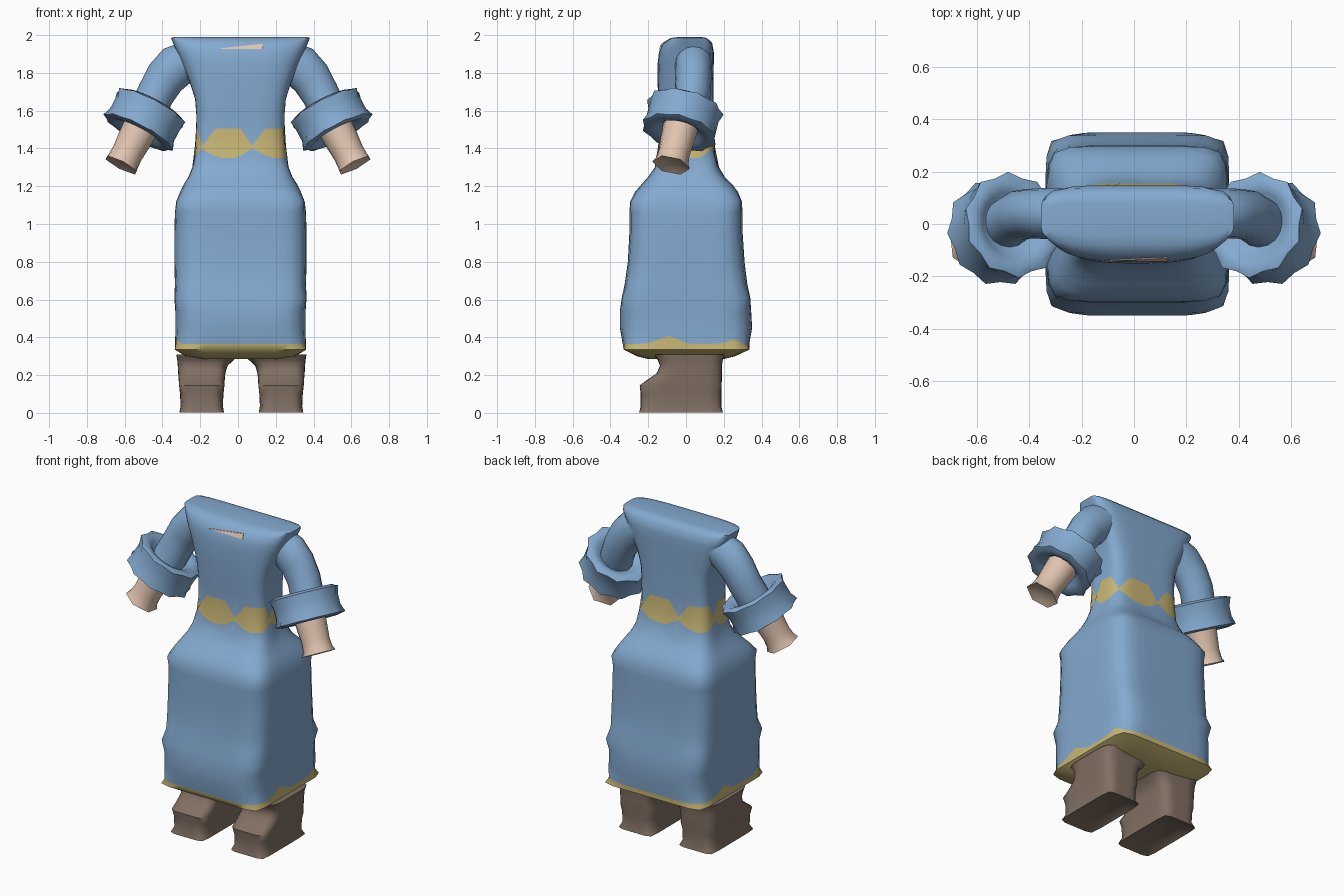
import bpy, bmesh
from math import cos, sin, tau
from mathutils import Vector

cube = bpy.data.objects.get("Cube")
if cube:
    bpy.data.objects.remove(cube, do_unlink=True)


def material(name, r, g, b):
    m = bpy.data.materials.new(name)
    m.use_nodes = True
    m.diffuse_color = (r, g, b, 1)
    bsdf = m.node_tree.nodes["Principled BSDF"]
    bsdf.inputs["Base Color"].default_value = (r, g, b, 1)
    bsdf.inputs["Roughness"].default_value = 0.8
    return m


BLUE = material("dress blue", 0.23, 0.40, 0.63)
GOLD = material("trim gold", 0.58, 0.47, 0.18)
BROWN = material("boot brown", 0.22, 0.16, 0.125)
SKIN = material("skin", 0.75, 0.55, 0.43)


def loft(name, rings, mats, gold_rows=(), mirror=False, x=0, angle=1.0):
    """Skin a stack of rings; rows listed in gold_rows take the second material."""
    bm = bmesh.new()
    loops = [[bm.verts.new(p) for p in ring] for ring in rings]
    n = len(loops[0])
    for row, (a, b) in enumerate(zip(loops, loops[1:])):
        for i in range(n):
            j = (i + 1) % n
            f = bm.faces.new((a[i], a[j], b[j], b[i]))
            f.material_index = int(row in gold_rows)
    for row, loop in ((0, loops[0]), (len(loops) - 2, loops[-1])):
        f = bm.faces.new(loop)
        f.material_index = int(row in gold_rows)
    bmesh.ops.recalc_face_normals(bm, faces=bm.faces)
    mesh = bpy.data.meshes.new(name)
    bm.to_mesh(mesh)
    bm.free()
    for m in mats:
        mesh.materials.append(m)
    ob = bpy.data.objects.new(name, mesh)
    bpy.context.collection.objects.link(ob)
    ob.location.x = x
    if mirror:
        ob.modifiers.new("mirror", "MIRROR")
    bpy.ops.object.select_all(action="DESELECT")
    ob.select_set(True)
    bpy.context.view_layer.objects.active = ob
    bpy.ops.object.shade_smooth_by_angle(angle=angle)
    return ob


def box_ring(z, hx, front, back, n, n_front=None, cx=0, jag=None, sides=48):
    """Rounded rectangle; higher n gives squarer corners."""
    pts = []
    for k in range(sides):
        c, s = cos(tau * k / sides), sin(tau * k / sides)
        e = n_front if n_front and s < 0 else n
        r = (abs(c) ** e + abs(s) ** e) ** (-1 / e)
        y = (front + back) / 2 + r * s * (back - front) / 2
        pts.append((cx + r * c * hx, y, z + (jag(k, s) if jag else 0)))
    return pts


def round_ring(centre, axis, ry, rx, sides=16, spike=0, shift=0):
    """Ring across an axis, with every other point pulled out by spike."""
    axis = Vector(axis).normalized()
    u = axis.cross(Vector((0, 1, 0))).normalized()
    v = axis.cross(u)
    pts = []
    for k in range(sides):
        f = 1 + (spike if (k + shift) % 2 else 0)
        a = tau * k / sides
        pts.append(Vector(centre) + u * cos(a) * rx * f + v * sin(a) * ry * f)
    return pts


# Zigzag edges of the belt and hem
def zig(k):
    return abs((k - 34) % 8 - 4)


def belt_top(k, s):
    return -max(0, 0.09 - 0.045 * zig(k))


def belt_bottom(k, s):
    return max(0, 0.05 - 0.02 * zig(k))


def hem_top(k, s):
    return max(0, 0.045 - 0.02 * zig(k)) if abs(s) < 0.65 else 0


# Dress: underside, hem, skirt, belt, bodice and shoulders
dress = [
    box_ring(0.285, 0.20, -0.2, 0.2, 5),
    box_ring(0.30, 0.29, -0.26, 0.26, 6),
    box_ring(0.335, 0.348, -0.33, 0.335, 12),
    box_ring(0.365, 0.345, -0.335, 0.335, 7, jag=hem_top),
    box_ring(0.45, 0.345, -0.35, 0.35, 6),
    box_ring(0.54, 0.345, -0.35, 0.345, 6),
    box_ring(0.61, 0.35, -0.34, 0.34, 9),
    box_ring(0.68, 0.347, -0.325, 0.325, 6),
    box_ring(0.80, 0.35, -0.308, 0.31, 6),
    box_ring(0.95, 0.35, -0.30, 0.30, 6),
    box_ring(1.06, 0.347, -0.30, 0.30, 6),
    box_ring(1.12, 0.34, -0.295, 0.295, 9),
    box_ring(1.17, 0.32, -0.27, 0.275, 6),
    box_ring(1.21, 0.30, -0.235, 0.245, 5),
    box_ring(1.25, 0.275, -0.20, 0.205, 5),
    box_ring(1.30, 0.255, -0.165, 0.175, 5),
    box_ring(1.35, 0.243, -0.15, 0.155, 5, 4, jag=belt_bottom),
    box_ring(1.505, 0.235, -0.142, 0.145, 5, 4, jag=belt_top),
    box_ring(1.57, 0.233, -0.145, 0.145, 5, 4),
    box_ring(1.66, 0.24, -0.148, 0.145, 5, 4),
    box_ring(1.74, 0.265, -0.15, 0.145, 5, 3.5),
    box_ring(1.85, 0.31, -0.15, 0.147, 6, 3),
    box_ring(1.91, 0.335, -0.143, 0.147, 6, 3),
    box_ring(1.96, 0.358, -0.122, 0.138, 7, 3),
    box_ring(1.985, 0.368, -0.08, 0.11, 8, 4),
    box_ring(1.99, 0.35, -0.04, 0.08, 6),
]
loft("dress", dress, [BLUE, GOLD], gold_rows=(0, 1, 2, 16), x=0.013)

# Sliver of skin at the neckline
sliver = [[(x, -0.145 + (z - 1.91) * 0.42 - d, z)
           for x, z in ((-0.11, 1.928), (0.13, 1.925), (0.13, 1.955))] for d in (0, 0.004)]
loft("neckline_skin", sliver, [SKIN])

# Sleeves
sleeve = [
    round_ring((0.24, 0.04, 1.88), (0.8, 0, -0.5), 0.095, 0.10),
    round_ring((0.32, 0.04, 1.84), (0.75, 0, -0.65), 0.098, 0.115),
    round_ring((0.385, 0.04, 1.775), (0.62, 0, -0.75), 0.095, 0.108),
    round_ring((0.435, 0.035, 1.69), (0.5, -0.1, -0.85), 0.095, 0.10),
    round_ring((0.49, 0.0, 1.57), (0.46, -0.2, -0.89), 0.095, 0.10),
]
loft("sleeve", sleeve, [BLUE], mirror=True)

# Ragged cuffs and hands share one axis
AXIS = Vector((0.46, -0.22, -0.89)).normalized()
CUFF = Vector((0.495, -0.02, 1.55))


def along(t, r, spike=0, shift=0, sides=20):
    return round_ring(CUFF + AXIS * t, AXIS, r, r, sides, spike, shift)


cuff = [along(-0.04, 0.09), along(-0.075, 0.13), along(-0.092, 0.17),
        along(-0.078, 0.19, 0.09), along(-0.03, 0.19), along(0.03, 0.19),
        along(0.075, 0.19, 0.09, 1), along(0.085, 0.165), along(0.07, 0.12),
        along(0.04, 0.085)]
loft("cuff", cuff, [BLUE], mirror=True, angle=0.9)

hand = [along(0.02, 0.095, sides=12), along(0.12, 0.09, sides=12),
        along(0.20, 0.083, sides=12), along(0.25, 0.085, 0.04, sides=12),
        along(0.275, 0.088, 0.15, sides=12), along(0.26, 0.05, sides=12)]
loft("hand", hand, [SKIN], mirror=True)

# Boots
boot = [
    box_ring(0.025, 0.08, -0.17, 0.13, 5, cx=0.21, sides=32),
    box_ring(0.003, 0.118, -0.248, 0.195, 12, cx=0.21, sides=32),
    box_ring(0.035, 0.112, -0.24, 0.187, 6, cx=0.21, sides=32),
    box_ring(0.10, 0.115, -0.24, 0.187, 6, cx=0.21, sides=32),
    box_ring(0.145, 0.12, -0.245, 0.188, 8, cx=0.21, sides=32),
    box_ring(0.175, 0.122, -0.205, 0.19, 6, cx=0.21, sides=32),
    box_ring(0.21, 0.125, -0.155, 0.19, 6, cx=0.21, sides=32),
    box_ring(0.25, 0.132, -0.138, 0.19, 6, cx=0.205, sides=32),
    box_ring(0.28, 0.15, -0.15, 0.195, 6, cx=0.19, sides=32),
    box_ring(0.31, 0.17, -0.17, 0.21, 6, cx=0.175, sides=32),
]
loft("boot", boot, [BROWN], mirror=True, x=0.018)
